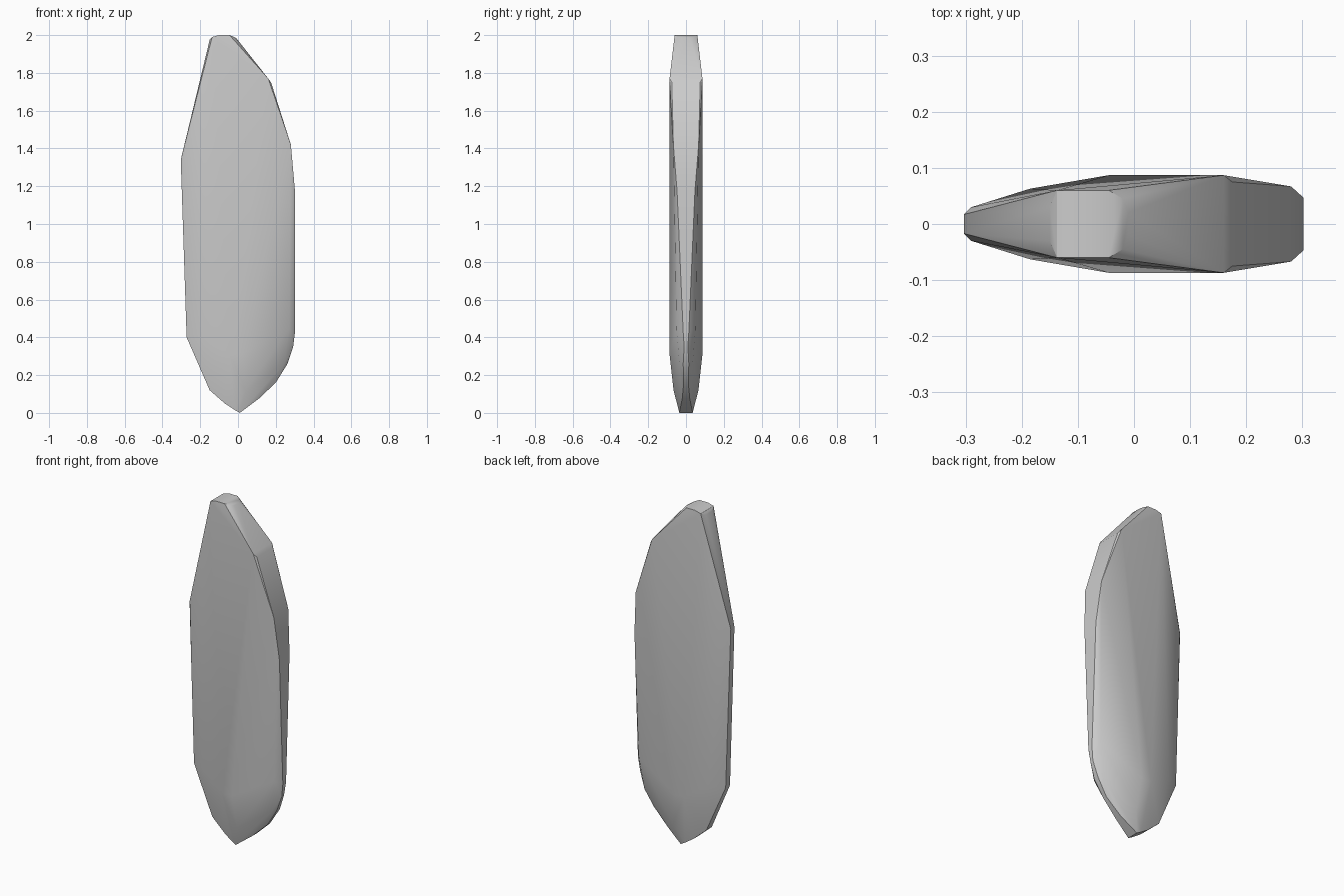
import bpy, bmesh, math

# Half of the stone as (x, half thickness, z); mirrored front to back
points = [
    # blunt top
    (-0.15, 0.03, 1.975), (-0.137, 0.06, 1.99), (-0.10, 0.06, 2.0),
    (-0.045, 0.06, 2.0), (-0.01, 0.02, 1.985), (-0.02, 0.045, 1.99),
    # right shoulder and edge
    (0.16, 0.087, 1.77), (0.175, 0.075, 1.75), (0.28, 0.067, 1.42),
    (0.302, 0.047, 1.17), (0.302, 0.015, 0.43), (0.272, 0.05, 0.45),
    (0.292, 0.01, 0.35), (0.262, 0.015, 0.26), (0.245, 0.035, 0.26),
    (0.20, 0.012, 0.16), (0.11, 0.02, 0.075),
    # pointed foot
    (0.01, 0.035, 0.0), (0.04, 0.066, 0.12), (-0.02, 0.035, 0.017),
    (-0.07, 0.03, 0.05), (-0.15, 0.025, 0.12),
    # broad lower face
    (-0.045, 0.087, 0.31), (0.02, 0.087, 0.31), (-0.185, 0.063, 0.40),
    # left edge
    (-0.272, 0.02, 0.40), (-0.303, 0.017, 1.34), (-0.29, 0.03, 1.33),
]

bm = bmesh.new()
for x, y, z in points:
    for side in (-1, 1):
        bm.verts.new((x, side * y, z))

# Wrap the points in a faceted shell
hull = bmesh.ops.convex_hull(bm, input=bm.verts[:])
loose = [v for v in bm.verts if not v.link_faces]
bmesh.ops.delete(bm, geom=loose, context='VERTS')
bmesh.ops.recalc_face_normals(bm, faces=bm.faces[:])

mesh = bpy.data.meshes.new("standing_stone")
bm.to_mesh(mesh)
bm.free()
stone = bpy.data.objects.new("standing_stone", mesh)
bpy.context.collection.objects.link(stone)

# Soft facets with sharp main edges
bpy.context.view_layer.objects.active = stone
stone.select_set(True)
bpy.ops.object.shade_smooth_by_angle(angle=math.radians(30))
